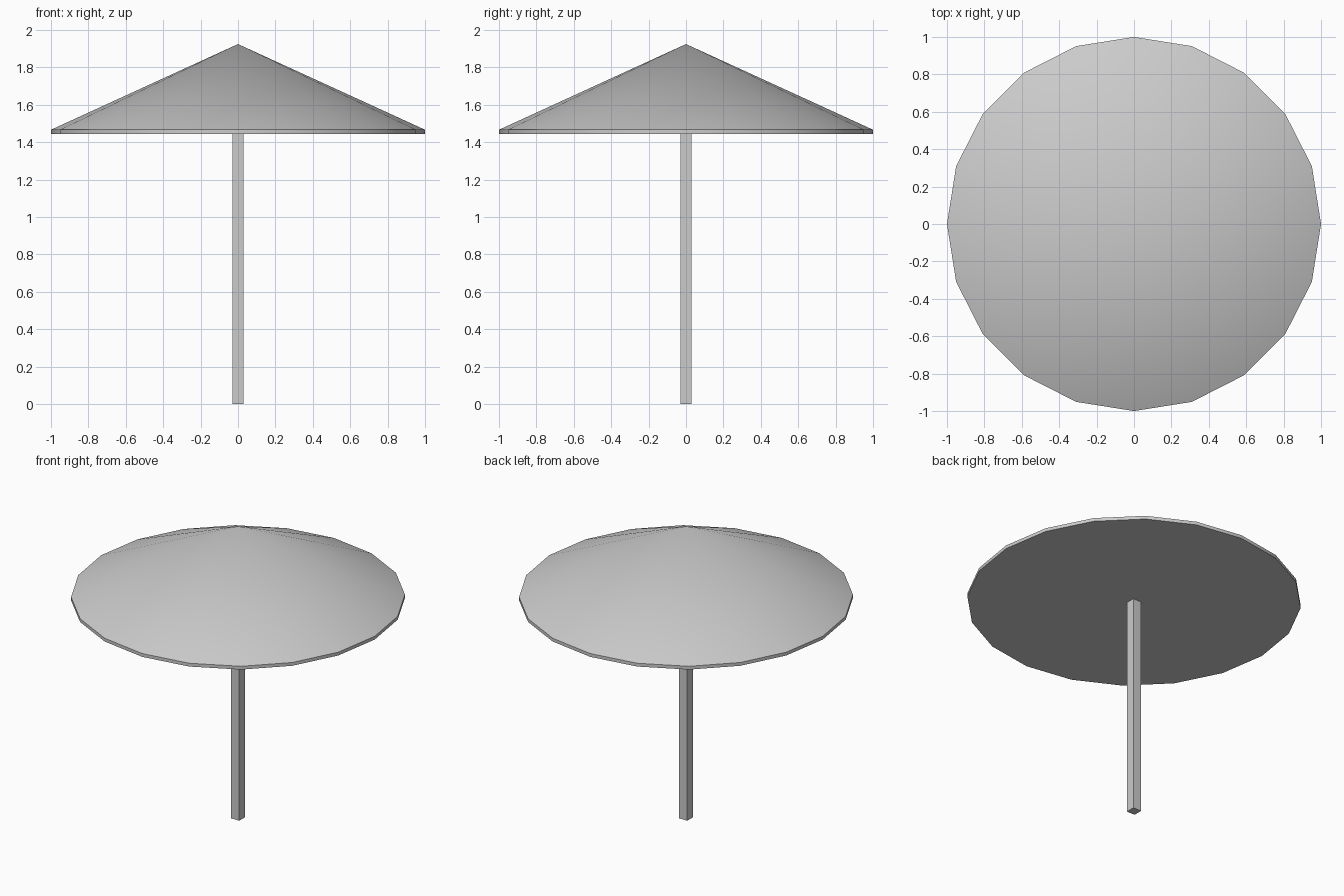
import bpy
import bmesh
import math
from mathutils import Vector

if "Cube" in bpy.data.objects:
    bpy.data.objects.remove(bpy.data.objects["Cube"], do_unlink=True)

SIDES = 20
RIM_BOTTOM, RIM_TOP, APEX = 1.445, 1.467, 1.925
POLE_WIDTH = 0.06

# One plain grey for the whole model
grey = bpy.data.materials.new("light_grey")
grey.use_nodes = True
grey.diffuse_color = (0.6, 0.6, 0.6, 1)
grey.node_tree.nodes["Principled BSDF"].inputs["Base Color"].default_value = (0.6, 0.6, 0.6, 1)


def add_object(name, bm):
    bmesh.ops.recalc_face_normals(bm, faces=bm.faces)
    mesh = bpy.data.meshes.new(name)
    bm.to_mesh(mesh)
    bm.free()
    mesh.materials.append(grey)
    obj = bpy.data.objects.new(name, mesh)
    bpy.context.collection.objects.link(obj)
    return obj


# Canopy: flat underside, short upright rim, shallow cone
bm = bmesh.new()
bmesh.ops.create_circle(bm, cap_ends=True, segments=SIDES, radius=1)
bmesh.ops.translate(bm, verts=bm.verts, vec=Vector((0, 0, RIM_BOTTOM)))
top = bmesh.ops.extrude_face_region(bm, geom=list(bm.faces), use_keep_orig=True)["geom"]
lift = Vector((0, 0, RIM_TOP - RIM_BOTTOM))
bmesh.ops.translate(bm, verts=[v for v in top if isinstance(v, bmesh.types.BMVert)], vec=lift)
cap = [f for f in top if isinstance(f, bmesh.types.BMFace)]
centre = bmesh.ops.poke(bm, faces=cap)["verts"][0]
centre.co = (0, 0, APEX)
canopy = add_object("canopy", bm)
bpy.ops.object.select_all(action="DESELECT")
canopy.select_set(True)
bpy.context.view_layer.objects.active = canopy
bpy.ops.object.shade_smooth_by_angle(angle=math.radians(30))

# Square pole
bm = bmesh.new()
bmesh.ops.create_cube(bm, size=1)
bmesh.ops.scale(bm, verts=bm.verts, vec=Vector((POLE_WIDTH, POLE_WIDTH, RIM_BOTTOM)))
bmesh.ops.translate(bm, verts=bm.verts, vec=Vector((0, 0, RIM_BOTTOM / 2)))
add_object("pole", bm)
